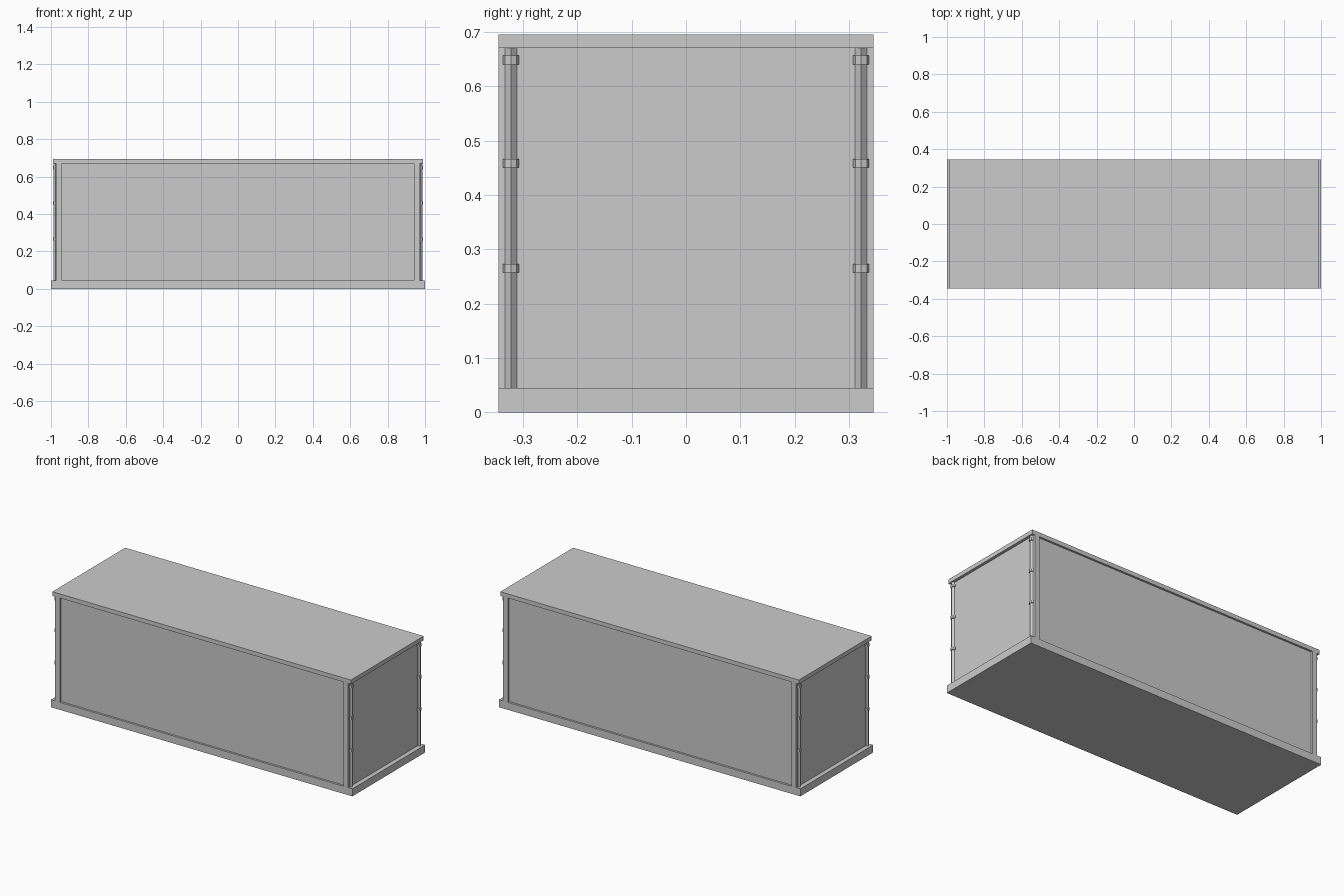
import bpy
import math

if "Cube" in bpy.data.objects:
    bpy.data.objects.remove(bpy.data.objects["Cube"], do_unlink=True)

grey = bpy.data.materials.new("light grey")
grey.use_nodes = True
colour = (0.6, 0.6, 0.6, 1)
grey.diffuse_color = colour
grey.node_tree.nodes["Principled BSDF"].inputs["Base Color"].default_value = colour

HALF_DEPTH = 0.345
FLOOR_TOP, ROOF_BASE, ROOF_TOP = 0.045, 0.67, 0.695
END_X = 0.973      # plane of the end walls
PANEL_X = 0.941    # inner edge of the corner posts
RECESS = 0.012


def finish(name):
    obj = bpy.context.object
    obj.name = name
    obj.data.materials.append(grey)
    return obj


def box(name, x0, x1, y0, y1, z0, z1):
    bpy.ops.mesh.primitive_cube_add(
        size=1, location=((x0 + x1) / 2, (y0 + y1) / 2, (z0 + z1) / 2))
    bpy.context.object.scale = (x1 - x0, y1 - y0, z1 - z0)
    bpy.ops.object.transform_apply(location=False, rotation=False, scale=True)
    return finish(name)


def rod(name, sides, radius, x, y, z0, z1):
    bpy.ops.mesh.primitive_cylinder_add(
        vertices=sides, radius=radius, depth=z1 - z0, location=(x, y, (z0 + z1) / 2))
    return finish(name)


# Floor slab and roof slab
box("floor_slab", -1, 1, -HALF_DEPTH, HALF_DEPTH, 0, FLOOR_TOP)
box("roof_slab", -0.99, 0.99, -HALF_DEPTH, HALF_DEPTH, ROOF_BASE, ROOF_TOP)

# Body whose long walls sit back from the frame
wall_y = HALF_DEPTH - RECESS
box("wall_body", -END_X, END_X, -wall_y, wall_y, FLOOR_TOP, ROOF_BASE)

for sx, side in ((1, "left"), (-1, "right")):
    for sy, end in ((-1, "front"), (1, "back")):
        tag = f"{end}_{side}"
        # Corner post, flush with the slabs
        xs = sorted((sx * PANEL_X, sx * END_X))
        ys = sorted((sy * wall_y, sy * HALF_DEPTH))
        box(f"corner_post_{tag}", *xs, *ys, FLOOR_TOP, ROOF_BASE)
        # Four-sided door rod with its brackets
        y = sy * 0.322
        rod(f"door_rod_{tag}", 4, 0.011, sx * 0.975, y, FLOOR_TOP, ROOF_BASE)
        for i, z in enumerate((0.265, 0.458, 0.648)):
            rod(f"rod_bracket_{tag}_{i + 1}", 8, 0.015,
                sx * 0.975, y, z - 0.008, z + 0.008)
